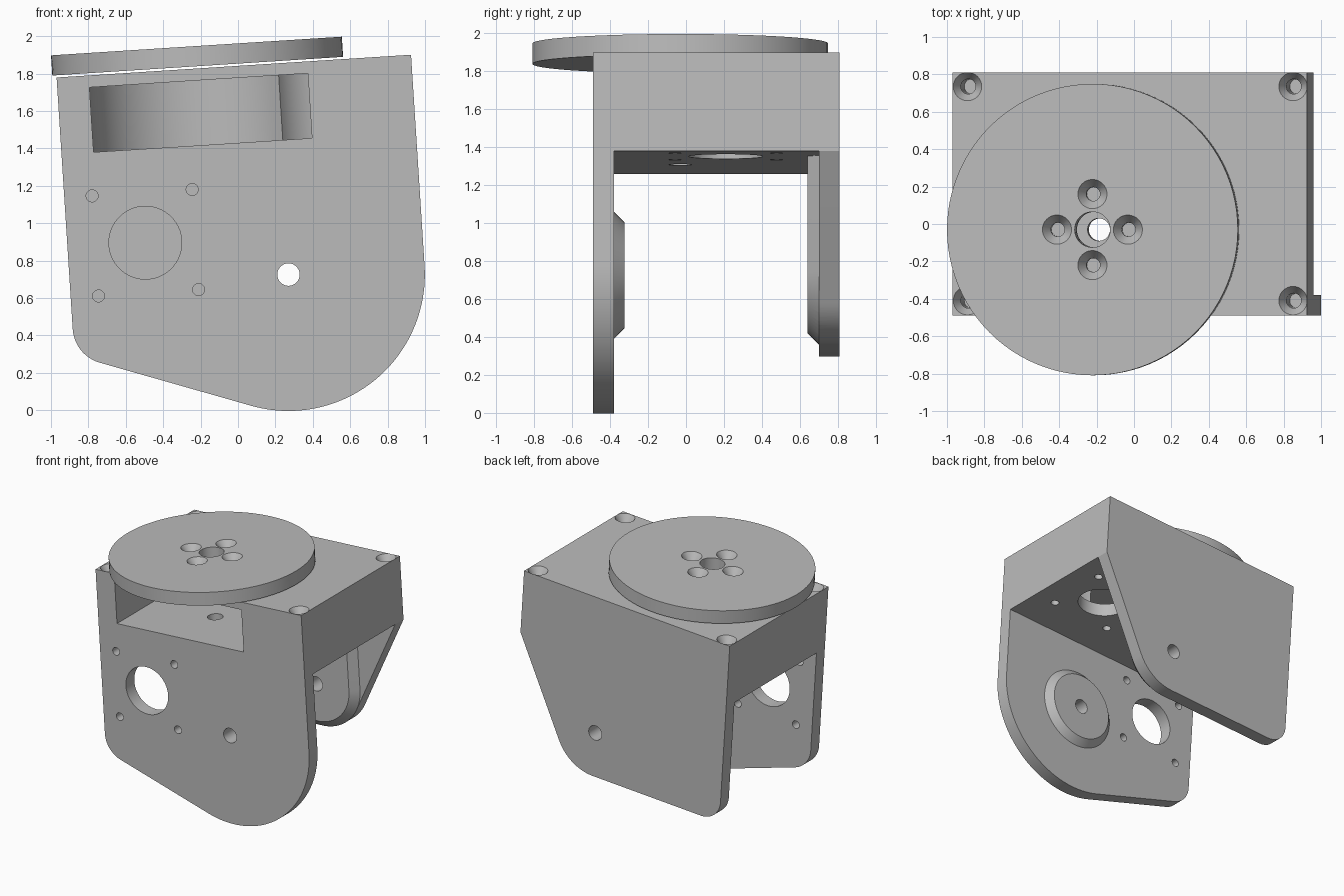
import bpy, bmesh
from math import radians, sin, cos, pi
from mathutils import Matrix, Vector

if "Cube" in bpy.data.objects:
    bpy.data.objects.remove(bpy.data.objects["Cube"], do_unlink=True)

grey = bpy.data.materials.new("light_grey")
grey.use_nodes = True
grey.diffuse_color = (0.5, 0.5, 0.5, 1)
grey.node_tree.nodes["Principled BSDF"].inputs["Base Color"].default_value = (0.5, 0.5, 0.5, 1)

# Local frame: origin on the pivot axis of the two side plates
LEFT, RIGHT, TOP, UNDER = -1.17, 0.729, 1.131, 0.61
FRONT, FRONT_IN, BACK_IN, BACK = -0.49, -0.38, 0.70, 0.81
FLOOR, ROOF = 0.72, 1.067          # cavity inside the head block
AXIS = (-0.413, -0.03)             # turntable axis
MOTOR = (0.27, 0.21)               # downward motor axis
SIDE_MOTOR = (-0.753, 0.219)       # motor axis on the front plate
TILT = Matrix.Translation((0.27, 0, 0.725)) @ Matrix.Rotation(radians(-3.67), 4, 'Y')


def arc(c, r, a0=0, a1=360, n=64):
    full = a1 - a0 == 360
    count = n if full else n + 1
    return [(c[0] + r * cos(radians(a0 + (a1 - a0) * i / n)),
             c[1] + r * sin(radians(a0 + (a1 - a0) * i / n))) for i in range(count)]


def upright(pts, y):
    return [(u, y, v) for u, v in pts]


def level(pts, z):
    return [(u, v, z) for u, v in pts]


def loft(name, *rings):
    """Closed solid through a stack of rings with equal point counts."""
    bm = bmesh.new()
    loops = [[bm.verts.new(p) for p in ring] for ring in rings]
    n = len(loops[0])
    for a, b in zip(loops, loops[1:]):
        for i in range(n):
            j = (i + 1) % n
            bm.faces.new((a[i], a[j], b[j], b[i]))
    bm.faces.new(loops[0])
    bm.faces.new(loops[-1])
    bmesh.ops.recalc_face_normals(bm, faces=bm.faces)
    me = bpy.data.meshes.new(name)
    bm.to_mesh(me)
    bm.free()
    ob = bpy.data.objects.new(name, me)
    bpy.context.collection.objects.link(ob)
    me.materials.append(grey)
    return ob


def bore_y(c, r, y0, y1):
    pts = arc(c, r, n=48)
    return loft("cutter", upright(pts, y0), upright(pts, y1))


def bore_z(c, r, z0, z1):
    pts = arc(c, r, n=48)
    return loft("cutter", level(pts, z0), level(pts, z1))


def countersink(c, z_top, r_head, r_hole, sink, depth):
    spec = [(r_head, z_top + 0.02), (r_head, z_top), (r_hole, z_top - sink), (r_hole, z_top - depth)]
    return loft("cutter", *[level(arc(c, r, n=32), z) for r, z in spec])


def combine(target, tools, operation):
    for tool in tools:
        mod = target.modifiers.new("combine", 'BOOLEAN')
        mod.operation, mod.solver, mod.object = operation, 'EXACT', tool
        bpy.context.view_layer.objects.active = target
        bpy.ops.object.modifier_apply(modifier=mod.name)
        bpy.data.objects.remove(tool, do_unlink=True)


def corners(c, d):
    return [(c[0] + sx * d, c[1] + sy * d) for sx in (-1, 1) for sy in (-1, 1)]


# Head block
box = [(LEFT, UNDER), (RIGHT, UNDER), (RIGHT, TOP), (LEFT, TOP)]
bracket = loft("bracket", upright(box, FRONT_IN), upright(box, BACK_IN))

# Front plate with a large rounded end
front = (arc((-0.97, -0.217), 0.2, 180, 250.4, 20) + arc((0, 0), RIGHT, 250.4, 360, 48)
         + [(RIGHT, TOP), (LEFT, TOP)])
front_plate = loft("front_plate", upright(front, FRONT), upright(front, FRONT_IN))

# Back plate with a slanted edge
back = (arc((-1.0, -0.195), 0.17, 180, 270, 20) + arc((0, 0), 0.365, 270, 332.5, 20)
        + [(RIGHT, UNDER), (RIGHT, TOP), (LEFT, TOP)])
back_plate = loft("back_plate", upright(back, BACK_IN), upright(back, BACK))


# Pivot pads on the inner faces
def slot(r):
    return arc((0, 0), r, 180, 360, 40) + [(r, UNDER + 0.04), (-r, UNDER + 0.04)]


front_pad = loft("front_pad", upright(arc((0, 0), 0.335), FRONT_IN - 0.02),
                 upright(arc((0, 0), 0.335), FRONT_IN), upright(arc((0, 0), 0.28), -0.325))
back_pad = loft("back_pad", upright(slot(0.365), BACK_IN + 0.02),
                upright(slot(0.365), BACK_IN), upright(slot(0.305), 0.64))
combine(bracket, [front_plate, back_plate, front_pad, back_pad], 'UNION')

# Cavity open to the front, and a pocket above the motor
cavity = arc(AXIS, 0.585, 0, 180) + [(AXIS[0] - 0.585, -0.6), (AXIS[0] + 0.585, -0.6)]
cuts = [loft("cutter", level(cavity, FLOOR), level(cavity, ROOF)),
        bore_z(MOTOR, 0.3, FLOOR, ROOF)]

# Pivot, motor and turntable bores
cuts += [bore_y((0, 0), 0.06, -1, 1),
         bore_y(SIDE_MOTOR, 0.195, -0.6, -0.3),
         bore_z(MOTOR, 0.195, 0.5, FLOOR + 0.05),
         bore_z(AXIS, 0.06, 0.5, FLOOR + 0.05),
         bore_z(AXIS, 0.095, ROOF - 0.05, 1.3)]
cuts += [bore_y(c, 0.032, -0.6, -0.3) for c in corners(SIDE_MOTOR, 0.268)]
cuts += [bore_z(c, 0.032, 0.5, FLOOR + 0.02) for c in corners(MOTOR, 0.268)]

# Countersunk screw holes at the top corners
cuts += [countersink((u, y), TOP, 0.076, 0.04, 0.06, 0.35)
         for u in (-1.09, 0.654) for y in (-0.41, 0.735)]
combine(bracket, cuts, 'DIFFERENCE')

# Turntable disc with its screw holes
rim = arc(AXIS, 0.779, n=96)
turntable = loft("turntable", level(rim, 1.143), level(rim, 1.251))
holes = [bore_z(AXIS, 0.095, 1, 1.4)]
for i in range(4):
    c = (AXIS[0] + 0.19 * cos(i * pi / 2), AXIS[1] + 0.19 * sin(i * pi / 2))
    holes.append(countersink(c, 1.251, 0.078, 0.037, 0.06, 0.2))
combine(turntable, holes, 'DIFFERENCE')

# Tilt the assembly and shade it
for ob in (bracket, turntable):
    ob.data.transform(TILT)
    bpy.ops.object.select_all(action='DESELECT')
    ob.select_set(True)
    bpy.context.view_layer.objects.active = ob
    bpy.ops.object.shade_smooth_by_angle(angle=radians(25))
